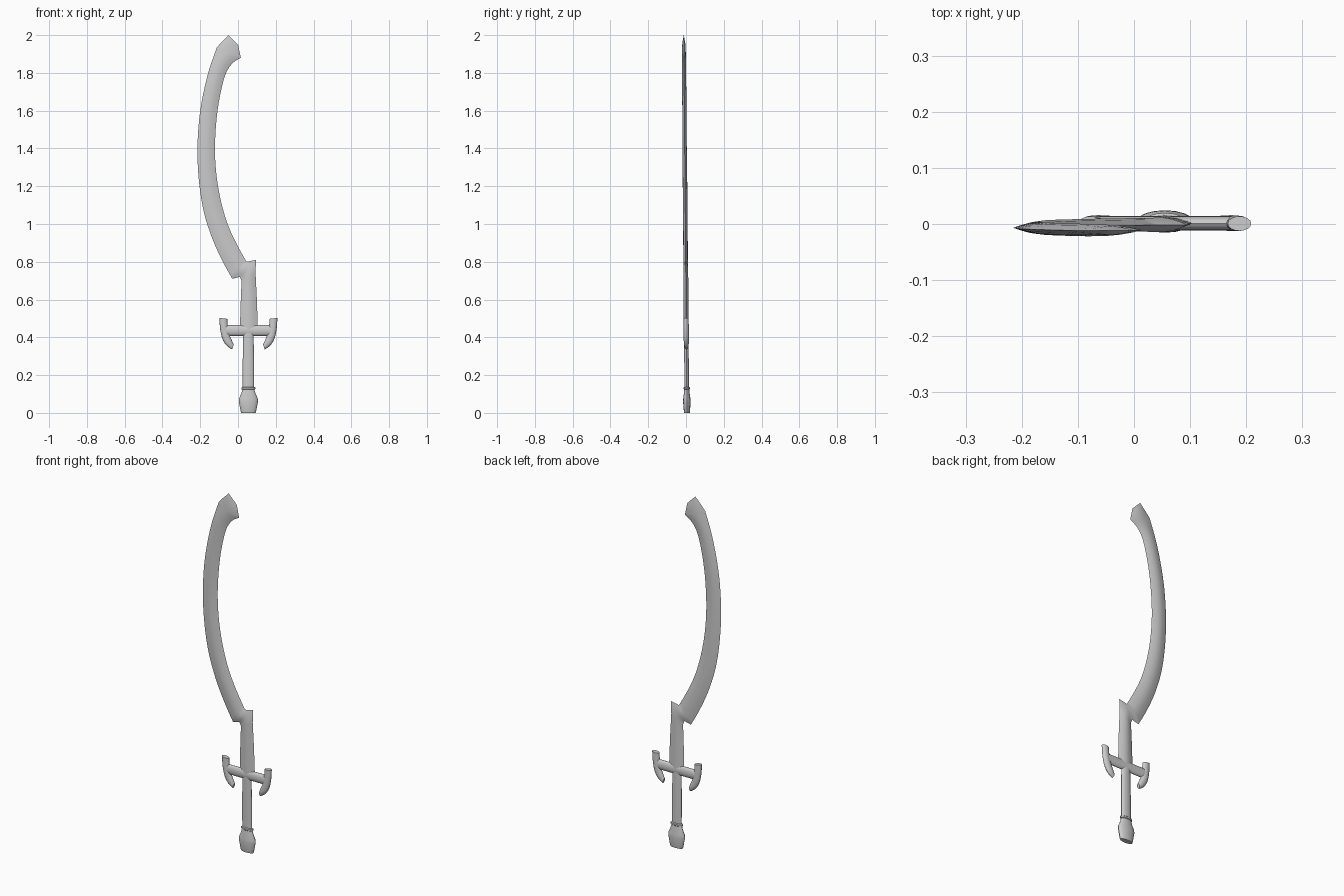
import bpy, bmesh, math
from mathutils import Vector

CX = 0.055  # centre line of the hilt


def lean(z):
    # the sword leans very slightly towards the front
    return 0.005 - 0.0085 * z


def smooth_rows(rows, steps=4):
    # Catmull-Rom refinement of loft stations
    out = []
    for i in range(len(rows) - 1):
        p = [Vector(rows[min(max(i + k, 0), len(rows) - 1)]) for k in (-1, 0, 1, 2)]
        for s in range(steps):
            t = s / steps
            out.append(0.5 * (2 * p[1] + (p[2] - p[0]) * t
                              + (2 * p[0] - 5 * p[1] + 4 * p[2] - p[3]) * t * t
                              + (3 * p[1] - p[0] - 3 * p[2] + p[3]) * t ** 3))
    return out + [Vector(rows[-1])]


def loft(name, rows, lens=False, sides=16, angle=40):
    # each row: edge A (x, z), edge B (x, z), half thickness in y
    bm = bmesh.new()
    rings = []
    for ax, az, bx, bz, t in rows:
        ring = []
        for k in range(sides):
            a = 2 * math.pi * k / sides
            u = math.cos(a)
            v = math.sin(a)
            if lens:
                v = math.copysign(1 - abs(u) ** 1.6, v)
            f = (1 + u) / 2
            z = az + (bz - az) * f
            ring.append(bm.verts.new((ax + (bx - ax) * f, lean(z) + t * v, z)))
        rings.append(ring)
    for r, q in zip(rings, rings[1:]):
        for k in range(sides):
            n = (k + 1) % sides
            bm.faces.new((r[k], r[n], q[n], q[k]))
    bm.faces.new(rings[0])
    bm.faces.new(rings[-1])
    bmesh.ops.remove_doubles(bm, verts=bm.verts, dist=1e-5)
    bmesh.ops.recalc_face_normals(bm, faces=bm.faces)
    me = bpy.data.meshes.new(name)
    bm.to_mesh(me)
    bm.free()
    ob = bpy.data.objects.new(name, me)
    bpy.context.collection.objects.link(ob)
    bpy.ops.object.select_all(action='DESELECT')
    ob.select_set(True)
    bpy.context.view_layer.objects.active = ob
    bpy.ops.object.shade_smooth_by_angle(angle=math.radians(angle))
    return ob


# Curved blade: outer edge, inner edge, half thickness
curve = [
    (-0.030, 0.71, 0.045, 0.80, 0.012),
    (-0.080, 0.80, -0.010, 0.90, 0.012),
    (-0.135, 0.92, -0.055, 1.00, 0.012),
    (-0.180, 1.06, -0.090, 1.12, 0.012),
    (-0.205, 1.21, -0.113, 1.25, 0.012),
    (-0.215, 1.38, -0.122, 1.39, 0.011),
    (-0.206, 1.55, -0.115, 1.54, 0.011),
    (-0.184, 1.69, -0.097, 1.67, 0.011),
    (-0.155, 1.81, -0.067, 1.79, 0.011),
    (-0.130, 1.885, -0.030, 1.85, 0.011),
    (-0.112, 1.935, 0.015, 1.88, 0.010),
]
point = [(-0.085, 1.965, 0.000, 1.95, 0.008), (-0.05, 2.0, -0.05, 2.0, 0)]
# Straight blade root below the step
root = [
    (0.010, 0.44, 0.105, 0.44, 0.013),
    (0.014, 0.58, 0.100, 0.60, 0.013),
    (0.019, 0.70, 0.093, 0.74, 0.013),
    (0.010, 0.72, 0.095, 0.81, 0.013),
]
loft("blade", root + smooth_rows(curve) + point, lens=True)

# Grip
loft("grip", [(CX - w, z, CX + w, z, d) for z, w, d in
              [(0.12, 0.030, 0.012), (0.28, 0.030, 0.012), (0.43, 0.027, 0.012)]])

# Collar and pommel
loft("pommel_collar", [(CX - w, z, CX + w, z, d) for z, w, d in
                       [(0.123, 0.032, 0.013), (0.126, 0.037, 0.016),
                        (0.134, 0.037, 0.016), (0.138, 0.030, 0.012)]])
loft("pommel", [(CX - w, z, CX + w, z, d) for z, w, d in
                [(0.0, 0.038, 0.015), (0.004, 0.040, 0.016), (0.06, 0.051, 0.020),
                 (0.075, 0.050, 0.019), (0.105, 0.037, 0.015), (0.127, 0.031, 0.013)]])

# Crossbar of the guard
loft("guard_bar", [(CX + s * 0.125, 0.408, CX + s * 0.125, 0.464, 0.013)
                   for s in (-1, 0, 1)])

# Curved guard horns: outer and inner edges, measured from the hilt centre
horn = smooth_rows([
    (0.154, 0.503, 0.112, 0.498, 0.013),
    (0.149, 0.440, 0.108, 0.445, 0.014),
    (0.136, 0.388, 0.098, 0.408, 0.014),
    (0.114, 0.355, 0.086, 0.380, 0.013),
    (0.086, 0.336, 0.078, 0.362, 0.009),
])
for side, s in (("left", -1), ("right", 1)):
    loft("guard_horn_" + side,
         [(CX + s * a, az, CX + s * b, bz, t) for a, az, b, bz, t in horn])
